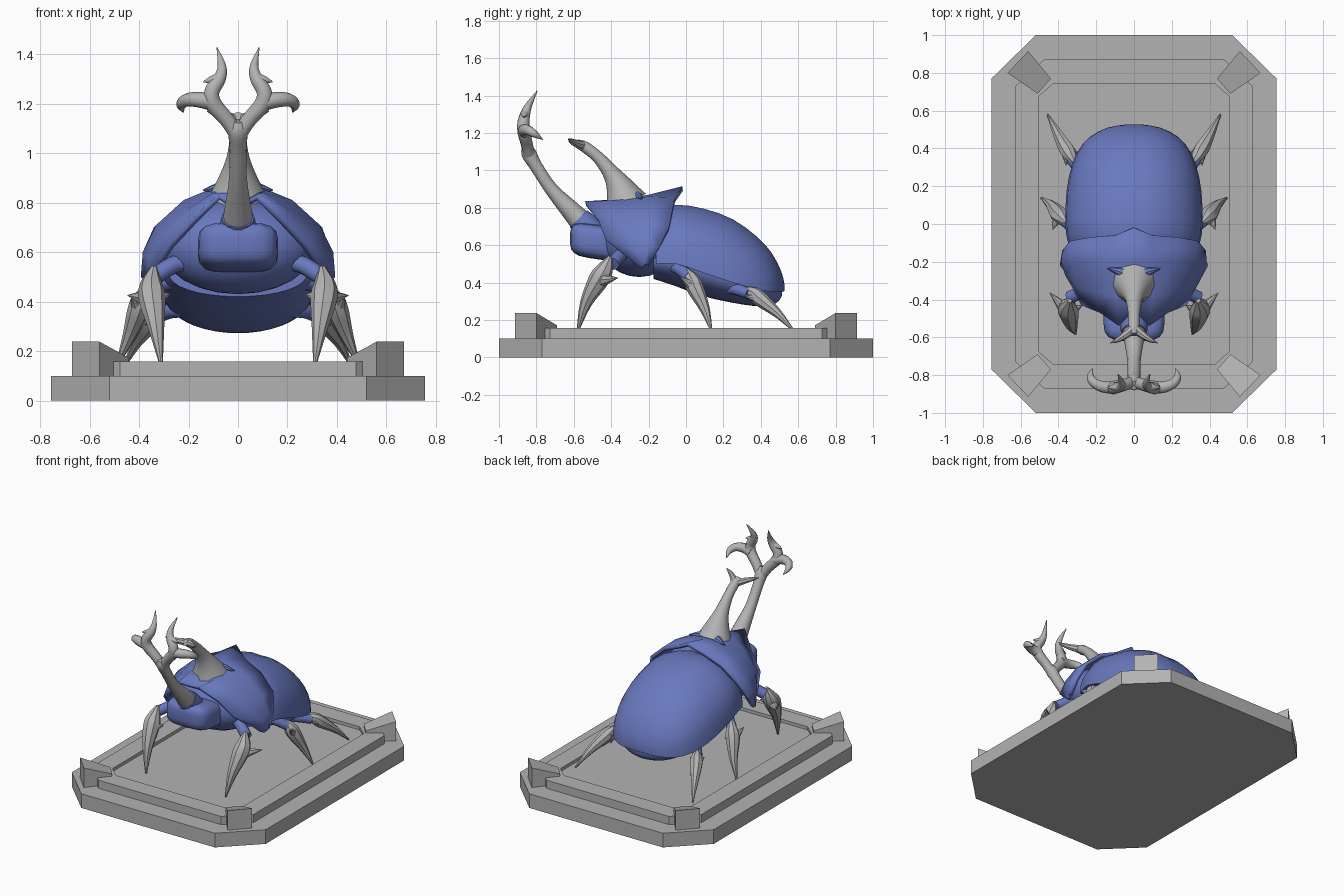
import bpy, bmesh, math
from mathutils import Vector

if "Cube" in bpy.data.objects:
    bpy.data.objects.remove(bpy.data.objects["Cube"])


def material(name, rgb):
    m = bpy.data.materials.new(name)
    m.use_nodes = True
    m.diffuse_color = (*rgb, 1)
    m.node_tree.nodes["Principled BSDF"].inputs["Base Color"].default_value = (*rgb, 1)
    return m


BLUE = material("shell blue", (0.14, 0.19, 0.52))
GREY = material("stone grey", (0.45, 0.45, 0.45))


def finish(name, bm, mat, angle=40):
    bmesh.ops.recalc_face_normals(bm, faces=bm.faces[:])
    me = bpy.data.meshes.new(name)
    bm.to_mesh(me)
    bm.free()
    me.materials.append(mat)
    ob = bpy.data.objects.new(name, me)
    bpy.context.collection.objects.link(ob)
    bpy.ops.object.select_all(action="DESELECT")
    ob.select_set(True)
    bpy.context.view_layer.objects.active = ob
    if angle:
        bpy.ops.object.shade_smooth_by_angle(angle=math.radians(angle))
    return ob


def loft(name, rings, mat, closed=True, caps=True, angle=40):
    """Skin a sequence of equal-length rings."""
    bm = bmesh.new()
    vs = [[bm.verts.new(p) for p in r] for r in rings]
    n = len(rings[0])
    for a, b in zip(vs, vs[1:]):
        for i in range(n if closed else n - 1):
            j = (i + 1) % n
            bm.faces.new((a[i], a[j], b[j], b[i]))
    if caps:
        bm.faces.new(vs[0])
        bm.faces.new(vs[-1])
    return finish(name, bm, mat, angle)


def spline(pts, steps):
    """Catmull-Rom samples through tuples of any length."""
    p = [Vector(q) for q in pts]
    p = [p[0] * 2 - p[1]] + p + [p[-1] * 2 - p[-2]]
    out = []
    for a, b, c, d in zip(p, p[1:], p[2:], p[3:]):
        for k in range(steps):
            t = k / steps
            out.append(0.5 * (2 * b + (c - a) * t + (2 * a - 5 * b + 4 * c - d) * t * t
                              + (3 * b - a - 3 * c + d) * t ** 3))
    return out + [p[-2]]


def tube(name, pts, mat, sides=10, steps=4, axis=(1, 0, 0)):
    """Tapered tube through (x, y, z, radius) points."""
    s = spline(pts, steps)
    rings = []
    for i, q in enumerate(s):
        tan = (s[min(i + 1, len(s) - 1)] - s[max(i - 1, 0)]).xyz.normalized()
        u = Vector(axis)
        u = (u - tan * u.dot(tan)).normalized()
        v = tan.cross(u)
        r = max(q[3], 0.002)
        rings.append([q.xyz + r * (u * math.cos(a) + v * math.sin(a))
                      for a in (2 * math.pi * k / sides for k in range(sides))])
    return loft(name, rings, mat)


def pair(name, pts, mat, **kw):
    for side, s in (("left", 1), ("right", -1)):
        tube(side + "_" + name, [(s * p[0], *p[1:]) for p in pts], mat, **kw)


def octagon(z, x, y, cx, cy):
    quarter = [(x, cy), (cx, y)]
    half = quarter + [(-a, b) for a, b in reversed(quarter)]
    return [(a, b, z) for a, b in half + [(-a, -b) for a, b in half]]


# Plinth: slab, then a tier with a sunken floor
SLAB, TIER, FLOOR = (0.755, 1, 0.52, 0.77), (0.63, 0.87, 0.477, 0.727), (0.505, 0.745, 0.425, 0.675)
loft("plinth_slab", [octagon(0, *SLAB), octagon(0.10, *SLAB)], GREY, angle=0)
loft("plinth_tier", [octagon(0.095, *TIER), octagon(0.157, *TIER),
                     octagon(0.157, *FLOOR), octagon(0.135, *FLOOR)], GREY, angle=0)

# Corner wedges
WEDGE = [(0.67, 0.80), (0.56, 0.915), (0.44, 0.77), (0.51, 0.69)]
for sx, across in ((-1, "right"), (1, "left")):
    for sy, along in ((-1, "front"), (1, "back")):
        base = [(sx * x, sy * y, 0.09) for x, y in WEDGE]
        lid = [(x, y, z) for (x, y, _), z in zip(base, (0.238, 0.238, 0.172, 0.172))]
        loft(f"{along}_{across}_corner_wedge", [base, lid], GREY, angle=0)

# Wing covers and belly share stations: y, top, seam, bottom, half width
STATIONS = [(-0.16, 0.79, 0.50, 0.42, 0.33), (-0.05, 0.822, 0.50, 0.385, 0.36),
            (0.1, 0.80, 0.45, 0.33, 0.362), (0.25, 0.745, 0.40, 0.295, 0.345),
            (0.38, 0.65, 0.365, 0.275, 0.30), (0.46, 0.56, 0.35, 0.275, 0.235),
            (0.51, 0.46, 0.35, 0.30, 0.14), (0.527, 0.39, 0.355, 0.33, 0.04)]
covers, belly = [], []
N = 16
for y, zt, zs, zb, w in spline(STATIONS, 2):
    arc = [math.pi * k / N for k in range(N + 1)]
    covers.append([(w * math.cos(a), y, zs + (zt - zs) * math.sin(a) ** 0.9
                    - (0.008 if k == N // 2 else 0)) for k, a in enumerate(arc)])
    belly.append([(w * 0.86 * math.cos(a), y - 0.015, zs + 0.03 - (zs + 0.03 - zb) * math.sin(a) ** 0.8)
                  for a in arc])
loft("wing_covers", covers, BLUE)
loft("belly", belly, BLUE)

# Thorax core under the collar
bm = bmesh.new()
bmesh.ops.create_uvsphere(bm, u_segments=20, v_segments=12, radius=1)
for v in bm.verts:
    v.co = Vector((v.co.x * 0.31, v.co.y * 0.21 - 0.25, v.co.z * 0.19 + 0.62))
finish("thorax", bm, BLUE)

# Collar shield: rows run front to back, each from the centre outwards
ROWS = [
    [(0, -.46, .79), (.08, -.54, .835), (.18, -.47, .74), (.28, -.43, .63), (.33, -.33, .55), (.35, -.25, .48)],
    [(0, -.38, .845), (.10, -.38, .84), (.21, -.36, .77), (.31, -.33, .68), (.365, -.27, .57), (.375, -.24, .48)],
    [(0, -.2, .87), (.1, -.2, .86), (.22, -.2, .81), (.33, -.2, .71), (.385, -.2, .6), (.393, -.22, .5)],
    [(0, -.02, .915), (.1, -.06, .855), (.23, -.07, .80), (.34, -.09, .7), (.38, -.14, .59), (.385, -.2, .49)],
]
rows = [[(-x, y, z) for x, y, z in r[:0:-1]] + r for r in ROWS]
collar = loft("collar_shield", rows, BLUE, closed=False, caps=False, angle=25)
if sum(p.normal.z for p in collar.data.polygons) < 0:
    collar.data.flip_normals()
shell = collar.modifiers.new("thickness", "SOLIDIFY")
shell.thickness = 0.025
shell.offset = -1

# Head: rounded block
bm = bmesh.new()
bmesh.ops.create_cube(bm, size=2)
bmesh.ops.subdivide_edges(bm, edges=bm.edges[:], cuts=5, use_grid_fill=True)
for v in bm.verts:
    p = v.co / sum(abs(c) ** 4 for c in v.co) ** 0.25
    v.co = Vector((p.x * 0.162, p.y * 0.14 - 0.48, p.z * 0.092 + 0.618 - 0.02 * p.y))
finish("head", bm, BLUE)
tube("horn_socket", [(0, -.49, .64, .085), (0, -.54, .705, .075), (0, -.575, .742, .066)], BLUE, sides=14)

# Long forked head horn
UP = (0, 0, 1)
tube("head_horn", [(0, -.56, .725, .062), (0, -.62, .79, .052), (0, -.72, .90, .036), (0, -.80, 1.02, .034),
                   (0, -.84, 1.09, .04), (0, -.855, 1.13, .025)], GREY, sides=12)
pair("horn_fork", [(.0, -.835, 1.07, .033), (.045, -.85, 1.135, .032), (.10, -.865, 1.20, .035),
                   (.105, -.87, 1.25, .032), (.075, -.86, 1.30, .027), (.065, -.84, 1.35, .018),
                   (.085, -.795, 1.427, .002)], GREY, axis=(0, 1, 0))
pair("horn_prong", [(.09, -.86, 1.20, .034), (.15, -.865, 1.215, .032), (.205, -.845, 1.215, .027),
                    (.23, -.81, 1.195, .02), (.22, -.765, 1.165, .002)], GREY, axis=UP)
pair("horn_barb", [(.075, -.86, 1.30, .026), (.11, -.865, 1.295, .015), (.14, -.865, 1.288, .002)],
     GREY, axis=UP)

# Shorter thorax horn with a split tip
tube("thorax_horn", [(0, -.32, .83, .115), (0, -.355, .91, .075), (0, -.40, .985, .046), (0, -.47, 1.07, .032),
                     (0, -.54, 1.125, .03), (0, -.585, 1.145, .022)], GREY, sides=12)
pair("thorax_horn_prong", [(0, -.55, 1.13, .028), (.05, -.59, 1.145, .02), (.09, -.615, 1.158, .013),
                           (.125, -.63, 1.17, .002)], GREY, sides=8, axis=UP)
pair("horn_root_flange", [(.0, -.29, .85, .05), (.07, -.255, .86, .025), (.14, -.235, .85, .003)],
     BLUE, sides=8, axis=UP)

# Legs: thigh, shin, two spurs and a thickness factor
LEGS = {
    "front": ([(.15, -.31, .53), (.24, -.34, .555), (.34, -.39, .50)],
              [(.34, -.405, .54), (.35, -.435, .47), (.347, -.47, .41), (.33, -.535, .29), (.31, -.58, .14)],
              (.445, -.365, .425), (.275, -.43, .43), 1.0),
    "middle": ([(.18, -.09, .46), (.28, -.05, .48), (.37, .02, .43)],
               [(.355, .005, .47), (.38, .03, .42), (.40, .05, .37), (.44, .10, .26), (.49, .137, .14)],
               (.43, -.03, .43), (.35, .07, .37), 0.85),
    "hind": ([(.18, .2, .36), (.26, .26, .365), (.33, .34, .34)],
             [(.305, .315, .37), (.335, .36, .345), (.36, .40, .31), (.41, .49, .235), (.457, .578, .14)],
             (.36, .31, .33), (.30, .38, .34), 0.75),
}
RADII = (.012, .046, .054, .032, .006)
for place, (thigh, shin, outer, inner, k) in LEGS.items():
    pair(place + "_thigh", [(*p, .036 * k ** 0.5) for p in thigh], BLUE, axis=UP)
    pair(place + "_shin", [(*p, r * k) for p, r in zip(shin, RADII)], GREY, sides=8)
    root = Vector(shin[2])
    for label, tip in (("_outer_spur", outer), ("_inner_spur", inner)):
        mid = root.lerp(Vector(tip), 0.55)
        pair(place + label, [(*root, .045 * k), (*mid, .022 * k), (*tip, .002)], GREY,
             sides=8, steps=2, axis=UP)
